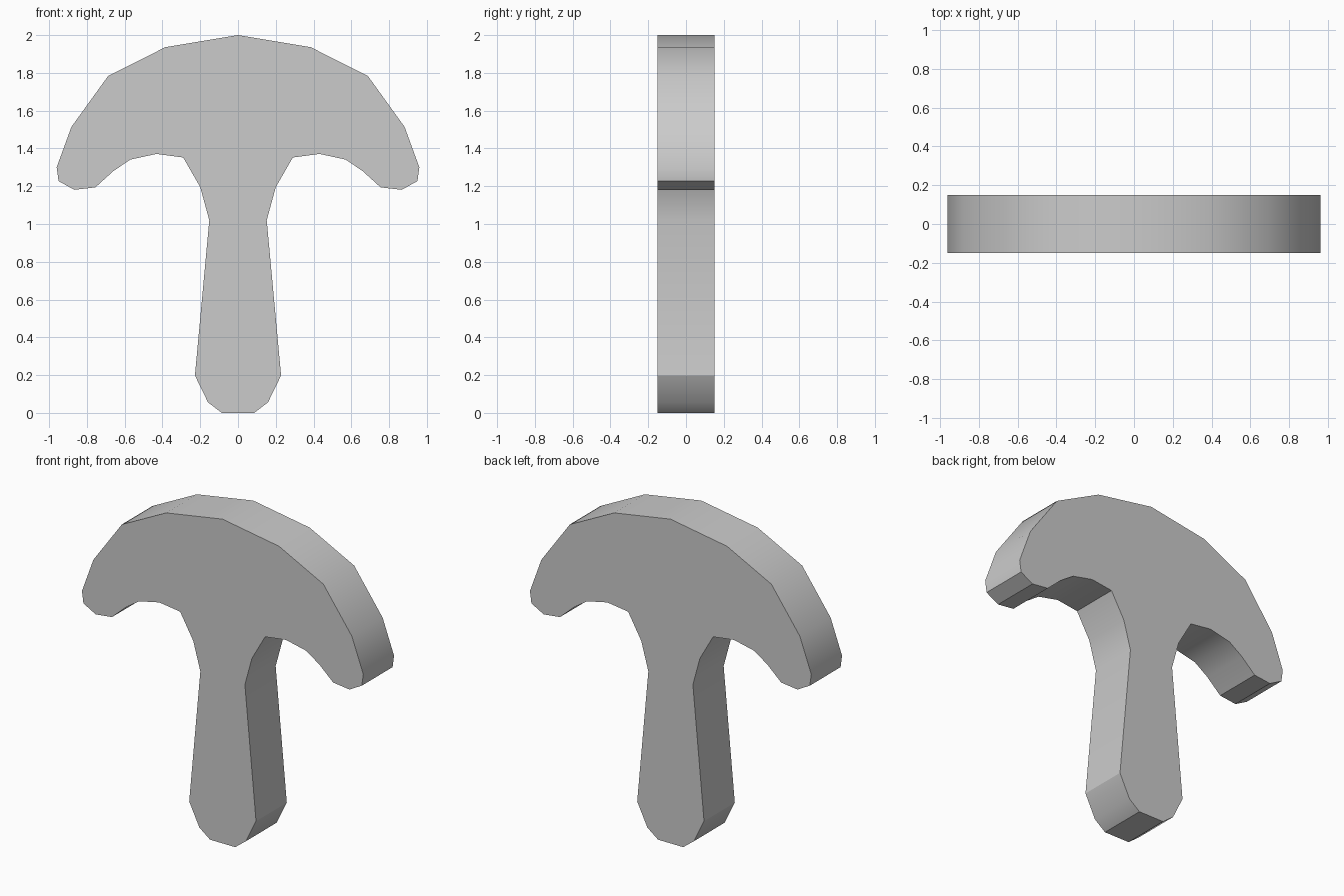
import bpy, bmesh, math

if "Cube" in bpy.data.objects:
    bpy.data.objects.remove(bpy.data.objects["Cube"])

# Right half of the outline (x, z), from the top of the cap down to the stem foot
half = [
    (0.385, 1.936), (0.688, 1.783), (0.882, 1.514), (0.96, 1.30),
    (0.95, 1.227), (0.866, 1.181), (0.755, 1.194), (0.66, 1.28),
    (0.57, 1.341), (0.432, 1.371), (0.29, 1.352), (0.20, 1.195),
    (0.152, 1.02), (0.228, 0.198), (0.159, 0.056), (0.086, 0.0),
]
outline = [(0, 2.0)] + half + [(-x, z) for x, z in reversed(half)]
DEPTH = 0.3

# Flat mushroom shape: outline face extruded from front to back
bm = bmesh.new()
front = bm.faces.new([bm.verts.new((x, -DEPTH / 2, z)) for x, z in outline])
ext = bmesh.ops.extrude_face_region(bm, geom=[front], use_keep_orig=True)
back_verts = [g for g in ext["geom"] if isinstance(g, bmesh.types.BMVert)]
bmesh.ops.translate(bm, verts=back_verts, vec=(0, DEPTH, 0))
bmesh.ops.recalc_face_normals(bm, faces=bm.faces)

mesh = bpy.data.meshes.new("mushroom_cutout")
bm.to_mesh(mesh)
bm.free()
obj = bpy.data.objects.new("mushroom_cutout", mesh)
bpy.context.collection.objects.link(obj)

# Soft rim, sharp front and back edges
bpy.context.view_layer.objects.active = obj
obj.select_set(True)
bpy.ops.object.shade_smooth_by_angle(angle=math.radians(30))
